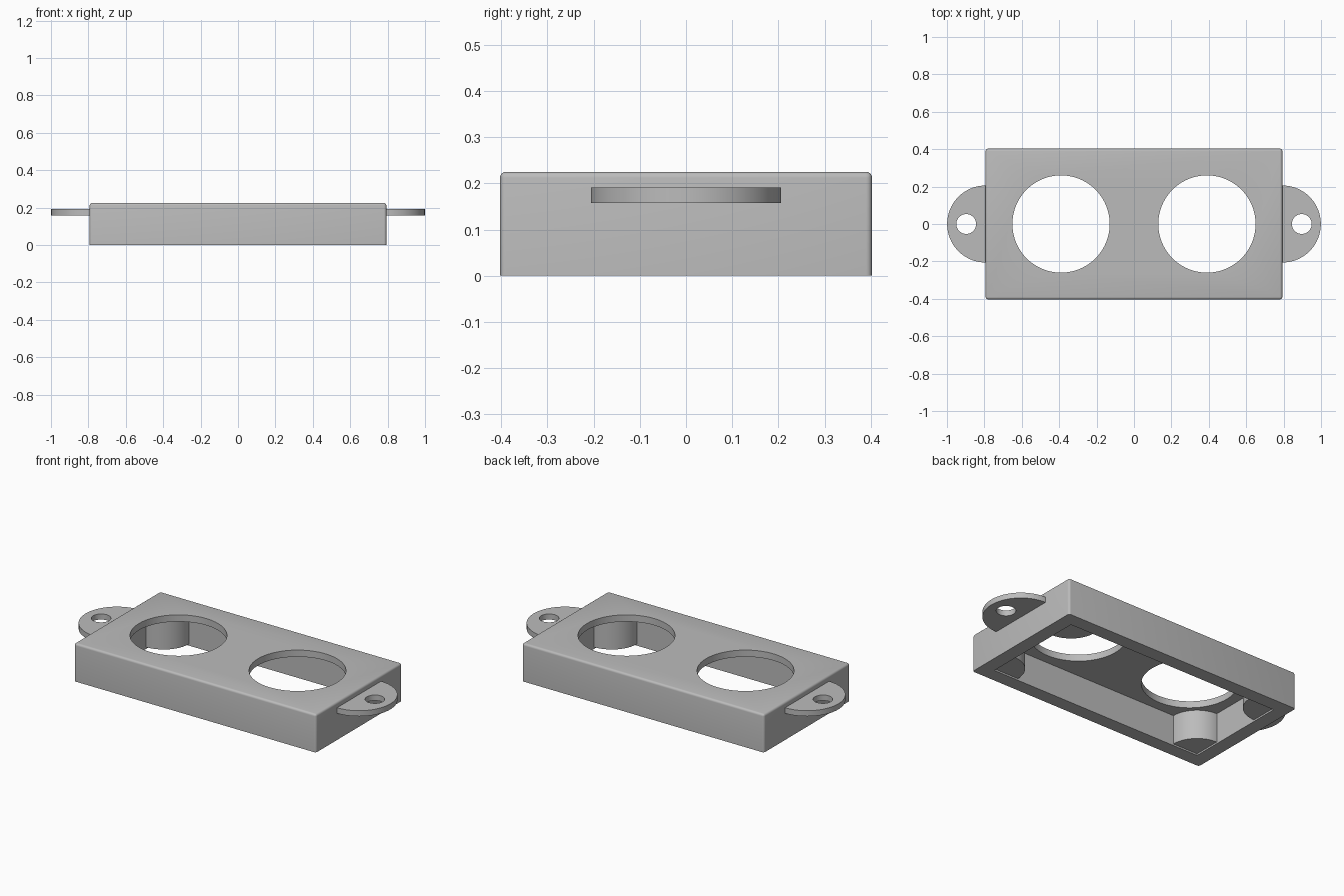
import bpy, bmesh, math

if "Cube" in bpy.data.objects:
    bpy.data.objects.remove(bpy.data.objects["Cube"])

L, W, H = 0.793, 0.403, 0.225      # half length, half width, height of the housing
WALL, PLATE = 0.083, 0.04          # side wall and top plate thickness
IX, IY = L - WALL, W - WALL        # half size of the cavity

grey = bpy.data.materials.new("plain grey")
grey.diffuse_color = (0.5, 0.5, 0.5, 1)
grey.use_nodes = True
grey.node_tree.nodes["Principled BSDF"].inputs["Base Color"].default_value = grey.diffuse_color


def finish(bm, name):
    bmesh.ops.recalc_face_normals(bm, faces=bm.faces)
    mesh = bpy.data.meshes.new(name)
    bm.to_mesh(mesh)
    bm.free()
    mesh.materials.append(grey)
    ob = bpy.data.objects.new(name, mesh)
    bpy.context.collection.objects.link(ob)
    return ob


def prism(name, points, z0, z1):
    """Extrude a flat outline from z0 to z1."""
    bm = bmesh.new()
    face = bm.faces.new([bm.verts.new((x, y, z0)) for x, y in points])
    ext = bmesh.ops.extrude_face_region(bm, geom=[face])["geom"]
    bmesh.ops.translate(bm, vec=(0, 0, z1 - z0),
                        verts=[v for v in ext if isinstance(v, bmesh.types.BMVert)])
    return finish(bm, name)


def arc(cx, cy, r, a0, a1, n):
    return [(cx + r * math.cos(math.radians(a0 + (a1 - a0) * i / n)),
             cy + r * math.sin(math.radians(a0 + (a1 - a0) * i / n))) for i in range(n + 1)]


def rect(x, y):
    return [(-x, -y), (x, -y), (x, y), (-x, y)]


def cut(ob, cutter):
    mod = ob.modifiers.new("cut", 'BOOLEAN')
    mod.operation, mod.solver, mod.object = 'DIFFERENCE', 'EXACT', cutter
    bpy.context.view_layer.objects.active = ob
    bpy.ops.object.modifier_apply(modifier=mod.name)
    bpy.data.objects.remove(cutter)


def smooth(ob):
    bpy.ops.object.select_all(action='DESELECT')
    ob.select_set(True)
    bpy.context.view_layer.objects.active = ob
    bpy.ops.object.shade_smooth_by_angle(angle=math.radians(30))


# housing: box with every edge rounded except around the open bottom
housing = prism("housing", rect(L, W), 0, H)
bm = bmesh.new()
bm.from_mesh(housing.data)
bmesh.ops.bevel(bm, geom=[e for e in bm.edges if max(v.co.z for v in e.verts) > 0.1],
                offset=0.013, segments=4, profile=0.5, affect='EDGES')
bm.to_mesh(housing.data)
bm.free()

# open cavity below and two round openings through the top plate
cut(housing, prism("cavity_cutter", rect(IX, IY), -0.1, H - PLATE))
for s in (-1, 1):
    cut(housing, prism("opening_cutter", arc(s * 0.39, 0, 0.26, 0, 360, 96)[:-1], 0.1, 0.4))
smooth(housing)

# quarter-round posts in the inner corners, slightly short of the bottom rim
for sx in (-1, 1):
    for sy in (-1, 1):
        e = 0.01  # overlap into the walls
        outline = [(IX + e, IY + e), (IX + e, IY - 0.165)]
        outline += arc(IX, IY, 0.165, 270, 180, 20) + [(IX - 0.165, IY + e)]
        post = prism("corner_post", [(sx * x, sy * y) for x, y in outline], 0.01, H - PLATE + e)
        smooth(post)

# half-round mounting tabs with a screw hole
for s in (-1, 1):
    outline = [(L - 0.02, -0.206)] + arc(L, 0, 0.206, -90, 90, 40) + [(L - 0.02, 0.206)]
    tab = prism("mounting_tab", [(s * x, y) for x, y in outline], 0.158, 0.191)
    cut(tab, prism("screw_hole_cutter", arc(s * 0.897, 0, 0.053, 0, 360, 48)[:-1], 0.1, 0.3))
    smooth(tab)
